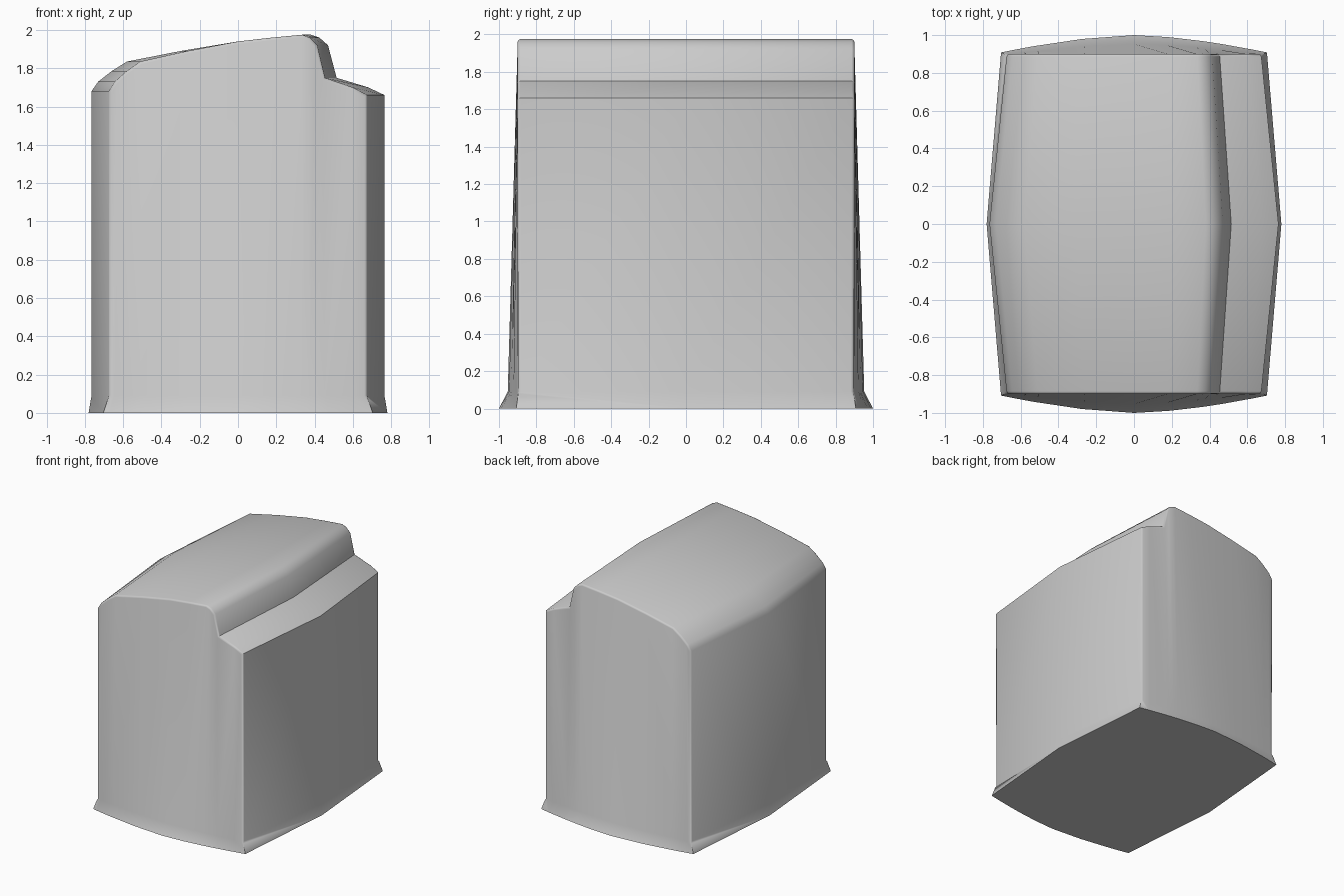
import bpy, bmesh, math

cube = bpy.data.objects.get("Cube")
if cube:
    bpy.data.objects.remove(cube)

# One plain grey finish
grey = bpy.data.materials.new("plain_grey")
grey.use_nodes = True
colour = (0.6, 0.6, 0.6, 1)
grey.diffuse_color = colour
grey.node_tree.nodes["Principled BSDF"].inputs["Base Color"].default_value = colour

# Roof line at mid depth, left shoulder to stepped right shoulder (x, z)
ROOF = [(-.765, 1.68), (-.73, 1.73), (-.66, 1.785), (-.58, 1.835), (-.3, 1.89),
        (0, 1.94), (.2, 1.96), (.38, 1.975), (.425, 1.96), (.47, 1.92),
        (.515, 1.75), (.68, 1.70), (.765, 1.66)]
HALF = .765      # half width at mid depth
TAPER = .88      # narrowing toward both ends
DEPTH = .9       # half depth at the corners
FLARE_Z = .09    # top of the base skirt


def bow(x):
    """Outward curve of the end walls, strongest in the middle."""
    return 1 - abs(x / HALF) ** 1.6


def base_ring(bm, z, corner_y, bulge, grow):
    """Outline of the bowed plan: front row, right middle, back row, left middle."""
    def row(side):
        return [bm.verts.new((x * (TAPER + grow), side * (corner_y + bulge * bow(x)), z))
                for x, _ in ROOF]
    front, back = row(-1), row(1)
    right = bm.verts.new((HALF * (1 + grow / 2), 0, z))
    left = bm.verts.new((-HALF * (1 + grow / 2), 0, z))
    return front, right, back, left


def loop(ring):
    front, right, back, left = ring
    return front + [right] + back[::-1] + [left]


bm = bmesh.new()
floor = base_ring(bm, 0, .908, .092, .04)
sill = base_ring(bm, FLARE_Z, DEPTH - .005, .058, 0)

# Flared skirt and closed underside
low, high = loop(floor), loop(sill)
for i in range(len(low)):
    j = (i + 1) % len(low)
    bm.faces.new((low[i], low[j], high[j], high[i]))
bm.faces.new(low[::-1])

# Roof strips, narrow at the ends and wide in the middle
rows = [[bm.verts.new((x * s, y, z)) for x, z in ROOF]
        for y, s in ((-DEPTH, TAPER), (0, 1), (DEPTH, TAPER))]
for a, b in zip(rows, rows[1:]):
    for i in range(len(ROOF) - 1):
        bm.faces.new((a[i], a[i + 1], b[i + 1], b[i]))

# Bowed front and back walls
for base, top in ((sill[0], rows[0]), (sill[2], rows[2])):
    for i in range(len(ROOF) - 1):
        bm.faces.new((base[i], base[i + 1], top[i + 1], top[i]))

# Side walls, each creased at mid depth
for k, middle in ((-1, sill[1]), (0, sill[3])):
    bm.faces.new((sill[0][k], middle, rows[1][k], rows[0][k]))
    bm.faces.new((middle, sill[2][k], rows[2][k], rows[1][k]))
bmesh.ops.recalc_face_normals(bm, faces=bm.faces)

# Soften the rim around each end wall
ends = set(rows[0] + rows[2])
corners = {sill[e][k] for e in (0, 2) for k in (0, -1)}
rim = [e for e in bm.edges
       if all(v in ends for v in e.verts)
       or (any(v in ends for v in e.verts) and any(v in corners for v in e.verts))]
bmesh.ops.bevel(bm, geom=rim, offset=.014, segments=2, profile=.5, affect='EDGES')

mesh = bpy.data.meshes.new("stepped_housing")
bm.to_mesh(mesh)
bm.free()
mesh.materials.append(grey)
housing = bpy.data.objects.new("stepped_housing", mesh)
bpy.context.collection.objects.link(housing)
bpy.context.view_layer.objects.active = housing
housing.select_set(True)
bpy.ops.object.shade_smooth_by_angle(angle=math.radians(50))
